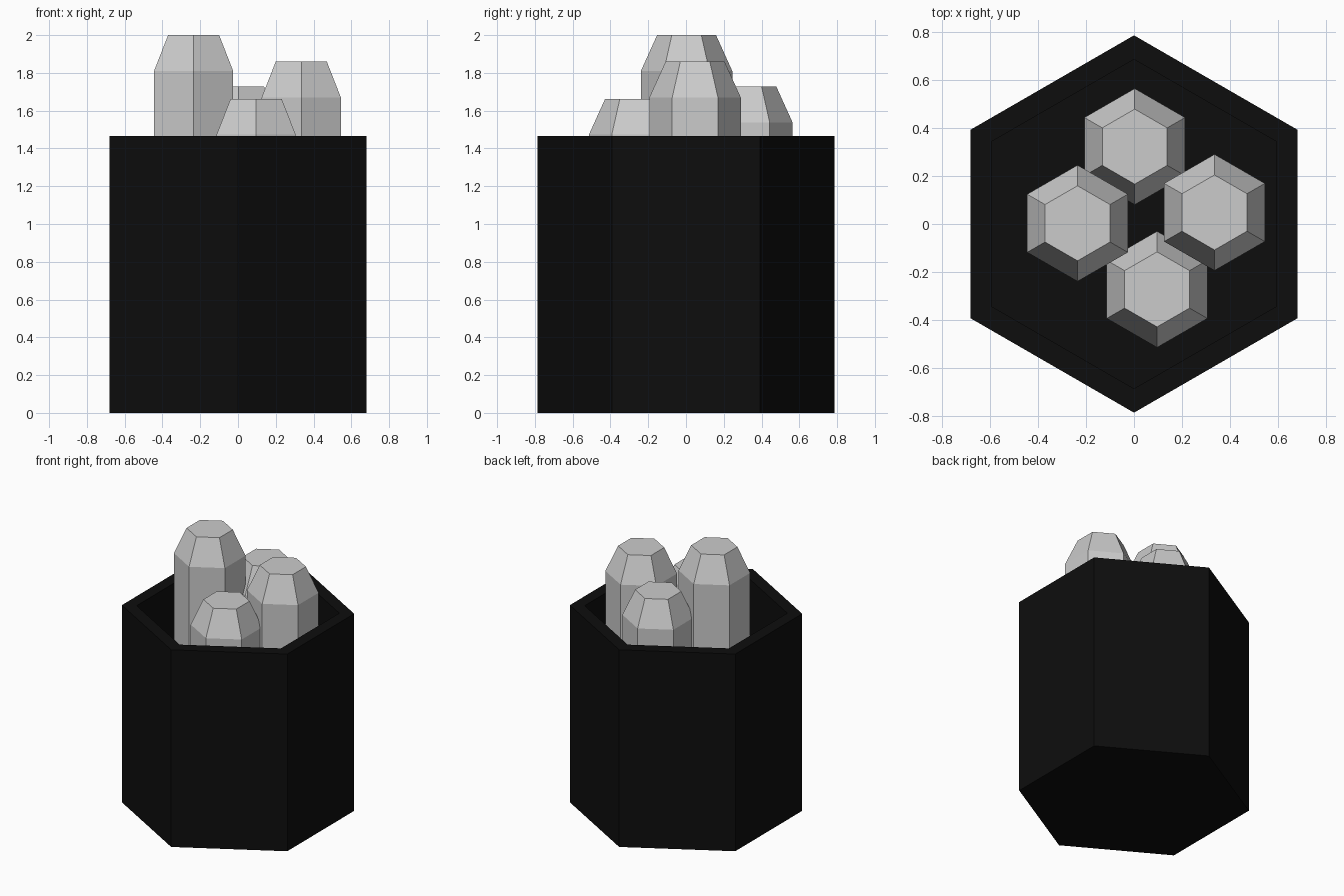
import bpy, bmesh
from math import cos, sin, pi

if "Cube" in bpy.data.objects:
    bpy.data.objects.remove(bpy.data.objects["Cube"])

SIDES = 6


def lathe_hex(name, profile, center=(0, 0)):
    """Hexagonal solid from (radius, z) rings, capped at both ends."""
    bm = bmesh.new()
    rings = []
    for r, z in profile:
        rings.append([bm.verts.new((center[0] + r * sin(2 * pi * i / SIDES),
                                    center[1] + r * cos(2 * pi * i / SIDES), z))
                      for i in range(SIDES)])
    for a, b in zip(rings, rings[1:]):
        for i in range(SIDES):
            j = (i + 1) % SIDES
            bm.faces.new((a[i], a[j], b[j], b[i]))
    bm.faces.new(rings[0])
    bm.faces.new(rings[-1])
    bmesh.ops.recalc_face_normals(bm, faces=bm.faces)
    mesh = bpy.data.meshes.new(name)
    bm.to_mesh(mesh)
    bm.free()
    obj = bpy.data.objects.new(name, mesh)
    bpy.context.collection.objects.link(obj)
    return obj


# Open black container: outer wall, rim, inner wall, floor
R, H, INNER, FLOOR = 0.785, 1.465, 0.685, 0.1
container = lathe_hex("container", [(R, 0), (R, H), (INNER, H), (INNER, FLOOR)])
black = bpy.data.materials.new("black")
black.diffuse_color = (0.004, 0.004, 0.004, 1)
black.use_nodes = True
black.node_tree.nodes["Principled BSDF"].inputs["Base Color"].default_value = black.diffuse_color
container.data.materials.append(black)

# Four grey rods with tapered tips, standing on the container floor
rods = {
    "rod_left": (-0.235, 0.003, 2.0),
    "rod_back": (0.003, 0.322, 1.728),
    "rod_right": (0.335, 0.048, 1.86),
    "rod_front": (0.096, -0.272, 1.663),
}
for name, (x, y, top) in rods.items():
    lathe_hex(name, [(0.242, FLOOR), (0.242, top - 0.19), (0.156, top)], (x, y))
